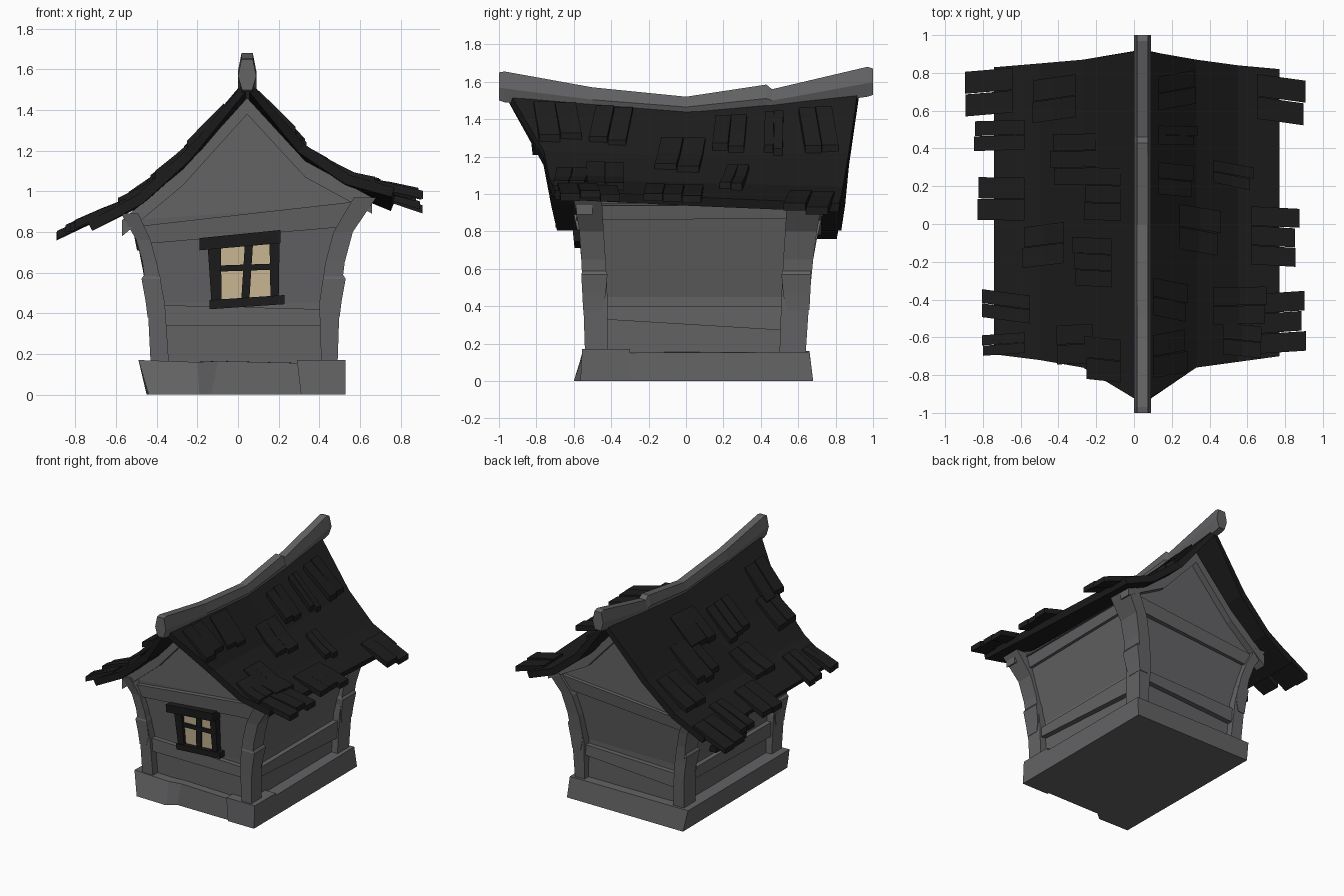
import bpy, bmesh, random

if "Cube" in bpy.data.objects:
    bpy.data.objects.remove(bpy.data.objects["Cube"])
random.seed(4)


def material(name, r, g, b):
    m = bpy.data.materials.new(name)
    m.diffuse_color = (r, g, b, 1)
    m.use_nodes = True
    m.node_tree.nodes["Principled BSDF"].inputs["Base Color"].default_value = m.diffuse_color
    return m


GREY = material("weathered grey", 0.125, 0.125, 0.13)
DARK = material("charcoal wood", 0.012, 0.012, 0.012)
GLOW = material("warm pane", 0.64, 0.51, 0.32)


def finish(name, bm, mat):
    me = bpy.data.meshes.new(name)
    bm.to_mesh(me)
    bm.free()
    me.materials.append(mat)
    ob = bpy.data.objects.new(name, me)
    bpy.context.collection.objects.link(ob)
    return ob


def solids(name, lofts, mat):
    """Each loft is a list of equal-sized rings, skinned and capped."""
    bm = bmesh.new()
    for rings in lofts:
        vs = [[bm.verts.new(p) for p in r] for r in rings]
        n = len(vs[0])
        for a, b in zip(vs, vs[1:]):
            for i in range(n):
                bm.faces.new((a[i], a[(i + 1) % n], b[(i + 1) % n], b[i]))
        bm.faces.new(vs[0][::-1])
        bm.faces.new(vs[-1])
    bmesh.ops.recalc_face_normals(bm, faces=bm.faces)
    return finish(name, bm, mat)


def rect(x0, x1, y0, y1, z):
    return [(x0, y0, z), (x1, y0, z), (x1, y1, z), (x0, y1, z)]


# Mapping of (along, height, outward) onto each wall, following its flare
def flare(z, k):
    return k * max(0, z - 0.45)


WALLS = {
    "front": lambda u, z, d: (u, -0.49 - d - flare(z, 0.10), z),
    "back": lambda u, z, d: (u, 0.60 + d + flare(z, 0.15), z),
    "left": lambda u, z, d: (-0.39 - d - flare(z, 0.20), u, z),
    "right": lambda u, z, d: (0.45 + d + flare(z, 0.22), u, z),
}


def plate(wall, pts, d0, d1):
    f = WALLS[wall]
    return [[f(u, z, d) for u, z in pts] for d in (d0, d1)]


def bar(u0, u1, a0, b0, a1, b1):
    """Slanted board: z range a0..b0 at u0 and a1..b1 at u1."""
    return [(u0, a0), (u1, a1), (u1, b1), (u0, b0)]


# Stone base whose front-left block juts out at the foot
solids("stone_base", [[
    [(-.44, -.595, 0), (-.19, -.60, 0), (-.13, -.55, 0), (.53, -.55, 0), (.53, .68, 0), (-.45, .68, 0)],
    [(-.49, -.55, .17), (-.20, -.55, .16), (-.10, -.54, .165), (.53, -.54, .15), (.52, .66, .155), (-.48, .66, .16)],
]], GREY)
solids("corner_stone", [[rect(.31, .53, -.565, -.3, 0), rect(.29, .53, -.555, -.3, .17)]], GREY)

# Flared wall body and gable
body_top = [(-.48, -.53, .87), (.57, -.53, .95), (.57, .67, .95), (-.48, .67, .87)]
solids("walls", [[rect(-.38, .44, -.48, .59, .14), rect(-.39, .45, -.49, .60, .45), body_top]], GREY)
gable = [(-.50, .86), (-.27, 1.10), (.045, 1.43), (.33, 1.14), (.60, .94)]
solids("gable", [[[(x, y, z) for x, z in gable] for y in (-.535, .675)]], GREY)

# Curved corner posts: (height, outer, inner) per side
LEFT = [(.15, -.43, -.34), (.45, -.445, -.36), (.65, -.47, -.40), (.76, -.50, -.43), (.89, -.575, -.49)]
RIGHT = [(.15, .49, .41), (.45, .50, .40), (.65, .525, .43), (.80, .565, .47), (.97, .68, .57)]
FRONT_Y = [(-.54, -.42), (-.55, -.42), (-.56, -.43), (-.57, -.44), (-.60, -.45)]
BACK_Y = [(.64, .50), (.66, .51), (.68, .52), (.70, .53), (.73, .54)]
for sx, xs in (("left", LEFT), ("right", RIGHT)):
    for sy, ys in (("front", FRONT_Y), ("back", BACK_Y)):
        post = [rect(o, i, a, b, z) for (z, o, i), (a, b) in zip(xs, ys)]
        # splinter on the outer side of the post
        s, t = (-1 if sx == "left" else 1), (-1 if sy == "front" else 1)
        (z, o, i), (a, b) = xs[1], ys[1]
        knot = [rect(o, i + s * .03, a, b + t * .03, .38),
                rect(o + s * .01, i + s * .01, a + t * .004, b + t * .01, .46),
                rect(o + s * .03, i + s * .02, a + t * .01, b, .57),
                rect(o + s * .01, i + s * .03, a, b + t * .01, .60)]
        solids(f"{sy}_{sx}_post", [post, knot], GREY)

# Wall boards: a slanting lintel and a low rail on every wall
for wall, top, low in (
        ("front", bar(-.48, .58, .74, .83, .83, .95), bar(-.37, .42, .34, .44, .34, .42)),
        ("back", bar(-.48, .58, .76, .85, .84, .94), bar(-.37, .42, .29, .40, .34, .42)),
        ("right", bar(-.48, .58, .86, .96, .87, .95), bar(-.45, .54, .33, .40, .27, .40)),
        ("left", bar(-.48, .58, .78, .88, .78, .88), bar(-.45, .54, .30, .41, .33, .41))):
    solids(wall + "_boards", [plate(wall, top, -.03, .03), plate(wall, low, -.03, .035)], GREY)

# Bent rafters under the roof at each gable
line = [(-.57, .86), (-.27, 1.11), (.045, 1.46), (.33, 1.15), (.66, .97)]
for side, y0, y1 in (("front", -.585, -.5), ("back", .64, .725)):
    solids(side + "_rafters", [[[(x, y0, z), (x, y1, z), (x, y1, z - .08), (x, y0, z - .08)]
                                for x, z in line]], GREY)

# Windows with crooked frames on the front and left walls
for wall, c in (("front", 0.035), ("left", 0.08)):
    frame = [(bar(-.225, .175, .71, .77, .745, .81), .08 if wall == "front" else .055),
             (bar(-.175, .195, .42, .465, .445, .49), .055),
             ([(-.165, .44), (-.115, .44), (-.12, .75), (-.185, .74)], .045),
             ([(.125, .46), (.165, .46), (.17, .77), (.12, .76)], .045),
             ([(-.02, .45), (.02, .45), (.04, .76), (.0, .76)], .035),
             (bar(-.14, .15, .605, .635, .615, .645), .038)]
    solids(wall + "_window_frame",
           [plate(wall, [(u + c, z) for u, z in p], -.02, d) for p, d in frame], DARK)
    solids(wall + "_window_pane", [plate(wall, bar(c - .14, c + .15, .46, .74, .46, .76), .015, .022)], GLOW)

# Sagging roof sheet: columns of (x, front y, back y, front z, middle z, back z)
ROOF = [(-.74, -.69, .83, .85, .85, .85), (-.50, -.72, .85, .98, .97, .98),
        (-.27, -.76, .87, 1.19, 1.16, 1.19), (.045, -.95, .92, 1.55, 1.47, 1.56),
        (.33, -.76, .87, 1.23, 1.20, 1.22), (.55, -.73, .84, 1.08, 1.06, 1.04),
        (.77, -.70, .82, 1.02, .985, .95)]
bm = bmesh.new()
grid = [[bm.verts.new(p) for p in ((x, yf, zf), (x, 0, zm), (x, yb, zb))]
        for x, yf, yb, zf, zm, zb in ROOF]
for a, b in zip(grid, grid[1:]):
    for j in range(2):
        bm.faces.new((a[j], b[j], b[j + 1], a[j + 1]))
roof = finish("roof", bm, DARK)
mod = roof.modifiers.new("thickness", "SOLIDIFY")
mod.thickness, mod.offset = 0.05, -1


def roof_z(x, y):
    k = 0
    while k < len(ROOF) - 2 and x > ROOF[k + 1][0]:
        k += 1
    a, b = ROOF[k], ROOF[k + 1]
    t = (x - a[0]) / (b[0] - a[0])
    zf, zm, zb = (a[i] + t * (b[i] - a[i]) for i in (3, 4, 5))
    s = min(1, abs(y) / .8)
    return zm + s * ((zf if y < 0 else zb) - zm)


# Shingle clusters: (upper x, lower x, y0, y1), each split into crooked planks
SHINGLES = [
    (-.64, -.91, .58, .82), (-.58, -.84, .39, .55), (-.58, -.84, .02, .25), (-.55, -.80, -.51, -.36),
    (-.58, -.80, -.69, -.58), (-.31, -.54, .55, .78), (-.20, -.44, .21, .48), (-.07, -.26, .02, .30),
    (-.37, -.60, -.22, 0), (-.12, -.32, -.33, -.07), (-.22, -.42, -.74, -.53), (-.07, -.26, -.83, -.60),
    (.65, .91, .54, .78), (.62, .87, -.22, .09), (.62, .90, -.68, -.36), (.13, .33, .62, .80),
    (.13, .33, .42, .52), (.42, .63, .20, .32), (.13, .32, .15, .32), (.24, .46, -.15, .09),
    (.10, .28, -.50, -.30), (.42, .69, -.53, -.33), (.47, .68, -.70, -.53), (.10, .28, -.80, -.57)]
planks = []
for xu, xl, y0, y1 in SHINGLES:
    n = 3 if y1 - y0 > .25 else 2
    w, yaw = (y1 - y0) / n, random.uniform(-.02, .02)
    for k in range(n):
        a, end = y0 + k * w, xu + (xl - xu) * random.uniform(.92, 1.04)
        b, lift = a + w * .97, random.uniform(.03, .045)
        rings = []
        for x, h, dy in ((xu, .015, -yaw), ((xu + end) / 2, lift * .75, 0), (end, lift, yaw)):
            z = roof_z(x, (a + b) / 2) + h
            rings.append([(x, a + dy, z), (x, b + dy, z), (x, b + dy, z - .04), (x, a + dy, z - .04)])
        planks.append(rings)
solids("shingles", planks, DARK)

# Hexagonal ridge beam, kinked along its length: (y, top z, bottom z)
RIDGE = [(-1, 1.65, 1.50), (-.97, 1.655, 1.49), (-.5, 1.57, 1.45), (0, 1.52, 1.42),
         (.43, 1.585, 1.45), (.46, 1.56, 1.45), (.97, 1.68, 1.52), (1, 1.67, 1.53)]
solids("ridge_beam", [[[(.045 + x, y, b + f * (t - b)) for x, f in
                        ((-.025, 0), (.025, 0), (.045, .45), (.028, 1), (-.028, 1), (-.045, .45))]
                       for y, t, b in RIDGE]], GREY)
